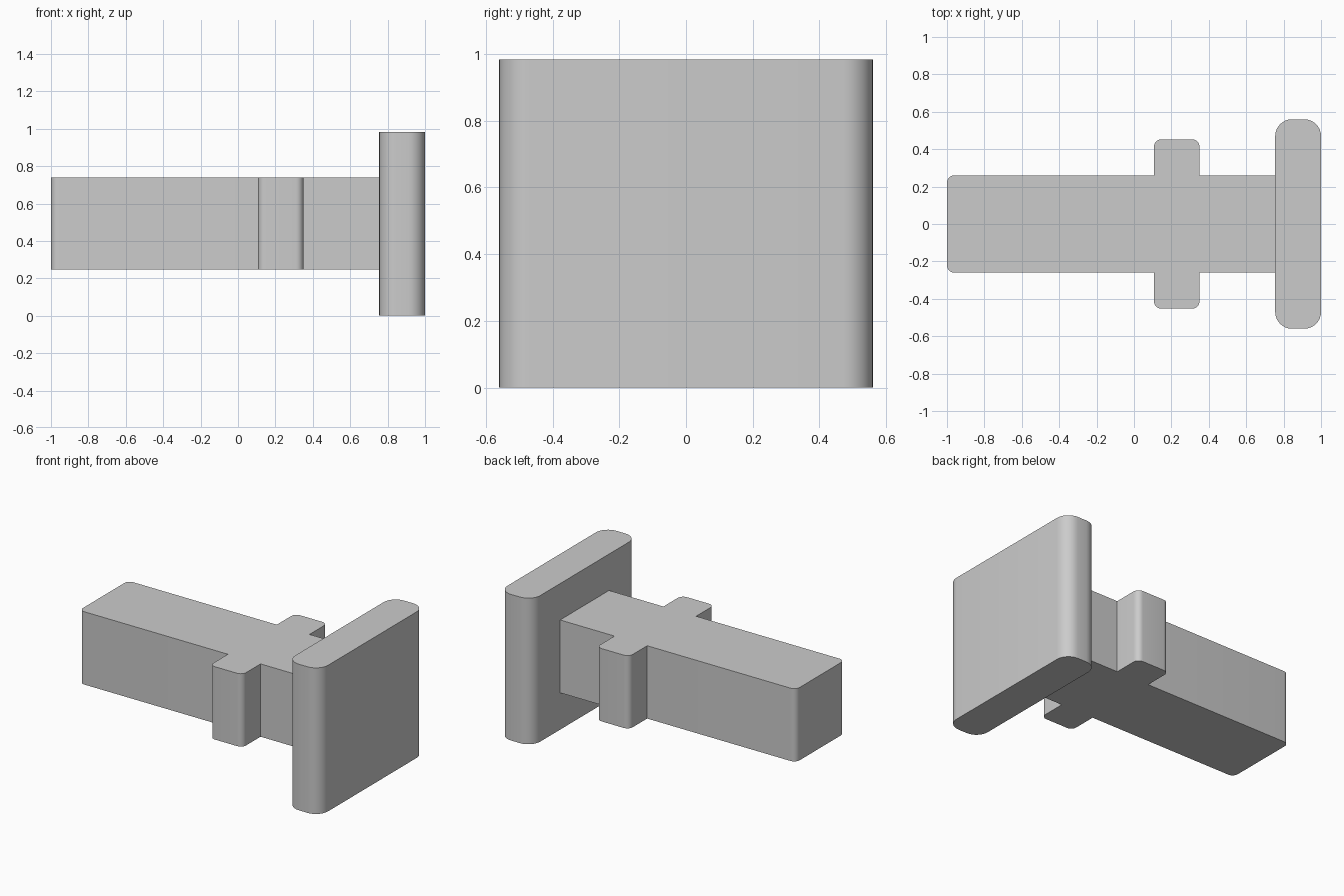
import bpy, bmesh, math
from mathutils import Vector

cube = bpy.data.objects.get("Cube")
if cube:
    bpy.data.objects.remove(cube, do_unlink=True)

grey = bpy.data.materials.new("plain grey")
grey.use_nodes = True
grey.diffuse_color = (0.6, 0.6, 0.6, 1)
grey.node_tree.nodes["Principled BSDF"].inputs["Base Color"].default_value = grey.diffuse_color


def round_corner(before, corner, after, radius, steps=8):
    """Arc points replacing one square corner of a profile."""
    a, b = (before - corner).normalized(), (after - corner).normalized()
    centre = corner + (a + b) * radius
    return [centre - b * radius * math.cos(t) - a * radius * math.sin(t)
            for t in (math.pi / 2 * i / steps for i in range(steps + 1))]


def extrude_profile(name, corners, bottom, top):
    """Extrude an outline of (x, y, corner radius) between two heights."""
    points = []
    for i, (x, y, radius) in enumerate(corners):
        here = Vector((x, y))
        before = Vector(corners[i - 1][:2])
        after = Vector(corners[(i + 1) % len(corners)][:2])
        points += round_corner(before, here, after, radius) if radius else [here]
    bm = bmesh.new()
    face = bm.faces.new([bm.verts.new((p.x, p.y, bottom)) for p in points])
    result = bmesh.ops.extrude_face_region(bm, geom=[face])
    raised = [v for v in result["geom"] if isinstance(v, bmesh.types.BMVert)]
    bmesh.ops.translate(bm, verts=raised, vec=(0, 0, top - bottom))
    bmesh.ops.recalc_face_normals(bm, faces=bm.faces)
    mesh = bpy.data.meshes.new(name)
    bm.to_mesh(mesh)
    bm.free()
    mesh.materials.append(grey)
    obj = bpy.data.objects.new(name, mesh)
    bpy.context.collection.objects.link(obj)
    bpy.ops.object.select_all(action="DESELECT")
    obj.select_set(True)
    bpy.context.view_layer.objects.active = obj
    bpy.ops.object.shade_smooth_by_angle(angle=math.radians(30))


def mirrored(half):
    """Complete a front-half outline with its mirror image in y."""
    return half + [(x, -y, r) for x, y, r in reversed(half)]


# Bar with a lug on each side
extrude_profile("bar_with_lugs", mirrored([
    (-1, -0.26, 0.04), (0.107, -0.26, 0), (0.107, -0.453, 0.04),
    (0.35, -0.453, 0.04), (0.35, -0.26, 0), (0.76, -0.26, 0)]), 0.248, 0.738)

# Upright end plate with rounded vertical edges
extrude_profile("end_plate", mirrored([(0.755, -0.56, 0.09), (1, -0.56, 0.09)]), 0, 0.983)
